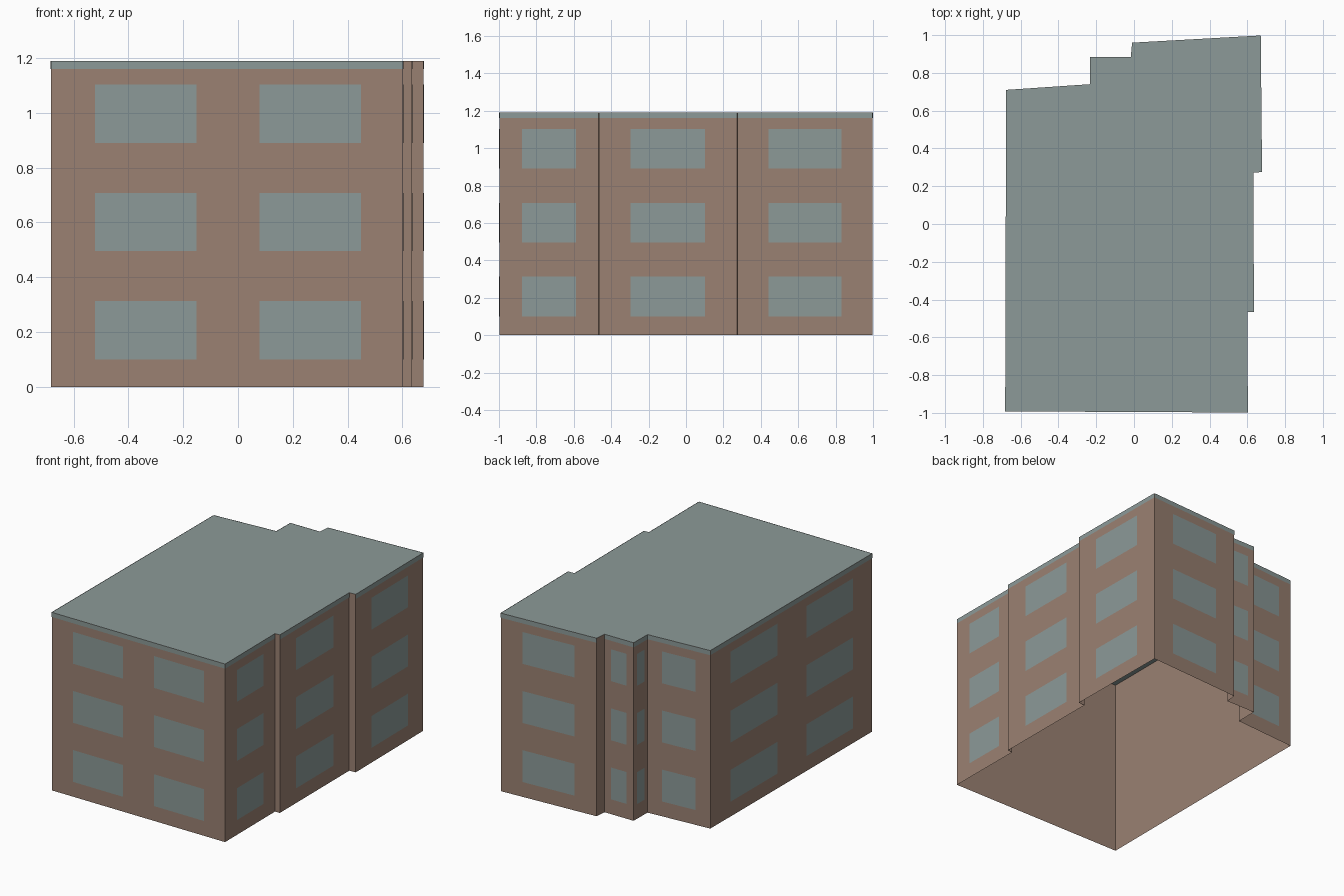
import bpy
import bmesh
from mathutils import Vector

old = bpy.data.objects.get("Cube")
if old:
    bpy.data.objects.remove(old, do_unlink=True)


def material(name, rgb):
    m = bpy.data.materials.new(name)
    m.use_nodes = True
    m.diffuse_color = (*rgb, 1)
    m.node_tree.nodes["Principled BSDF"].inputs["Base Color"].default_value = (*rgb, 1)
    return m


BRICK = material("brown wall", (0.325, 0.22, 0.169))
GREY = material("grey green", (0.262, 0.323, 0.314))

HEIGHT = 1.19
BAND_BOTTOM = 1.16
OFFSET = 0.002

# Stepped footprint, counter-clockwise from the front right-hand corner
FOOTPRINT = [Vector(p) for p in (
    (-0.682, -0.992), (0.603, -0.998), (0.6, -0.467), (0.635, -0.465),
    (0.632, 0.272), (0.678, 0.275), (0.671, 0.998), (-0.01, 0.96),
    (-0.017, 0.885), (-0.232, 0.885), (-0.234, 0.74), (-0.677, 0.71))]
WALLS = list(zip(FOOTPRINT, FOOTPRINT[1:] + FOOTPRINT[:1]))


def make_object(name, quads, mat):
    bm = bmesh.new()
    for corners in quads:
        bm.faces.new([bm.verts.new(c) for c in corners])
    bmesh.ops.remove_doubles(bm, verts=bm.verts, dist=0.0001)
    mesh = bpy.data.meshes.new(name)
    bm.to_mesh(mesh)
    bm.free()
    mesh.materials.append(mat)
    obj = bpy.data.objects.new(name, mesh)
    bpy.context.collection.objects.link(obj)
    return obj


def panel(wall, start, end, low, high, offset=0.0):
    """Upright rectangle covering a fraction of a wall."""
    a, b = wall
    along = b - a
    out = Vector((along.y, -along.x)).normalized() * offset
    p, q = a + along * start + out, a + along * end + out
    return [(*p, low), (*q, low), (*q, high), (*p, high)]


# Outer walls, open underneath, and the flat roof
make_object("walls", [panel(w, 0, 1, 0, HEIGHT) for w in WALLS], BRICK)
make_object("roof", [[(*p, HEIGHT) for p in FOOTPRINT]], GREY)

# Roof edge band and windows on every wall except the narrow steps
bands, windows = [], []
for wall in WALLS:
    length = (wall[1] - wall[0]).length
    if length < 0.1:
        continue
    bands.append(panel(wall, 0, 1, BAND_BOTTOM, HEIGHT, OFFSET))
    spans = [(0.124, 0.413), (0.592, 0.88)] if length > 1 else [(0.23, 0.77)]
    for storey in range(3):
        sill = 0.1 + storey * 0.395
        for start, end in spans:
            windows.append(panel(wall, start, end, sill, sill + 0.213, OFFSET))

make_object("roof_edge_band", bands, GREY)
make_object("windows", windows, GREY)
